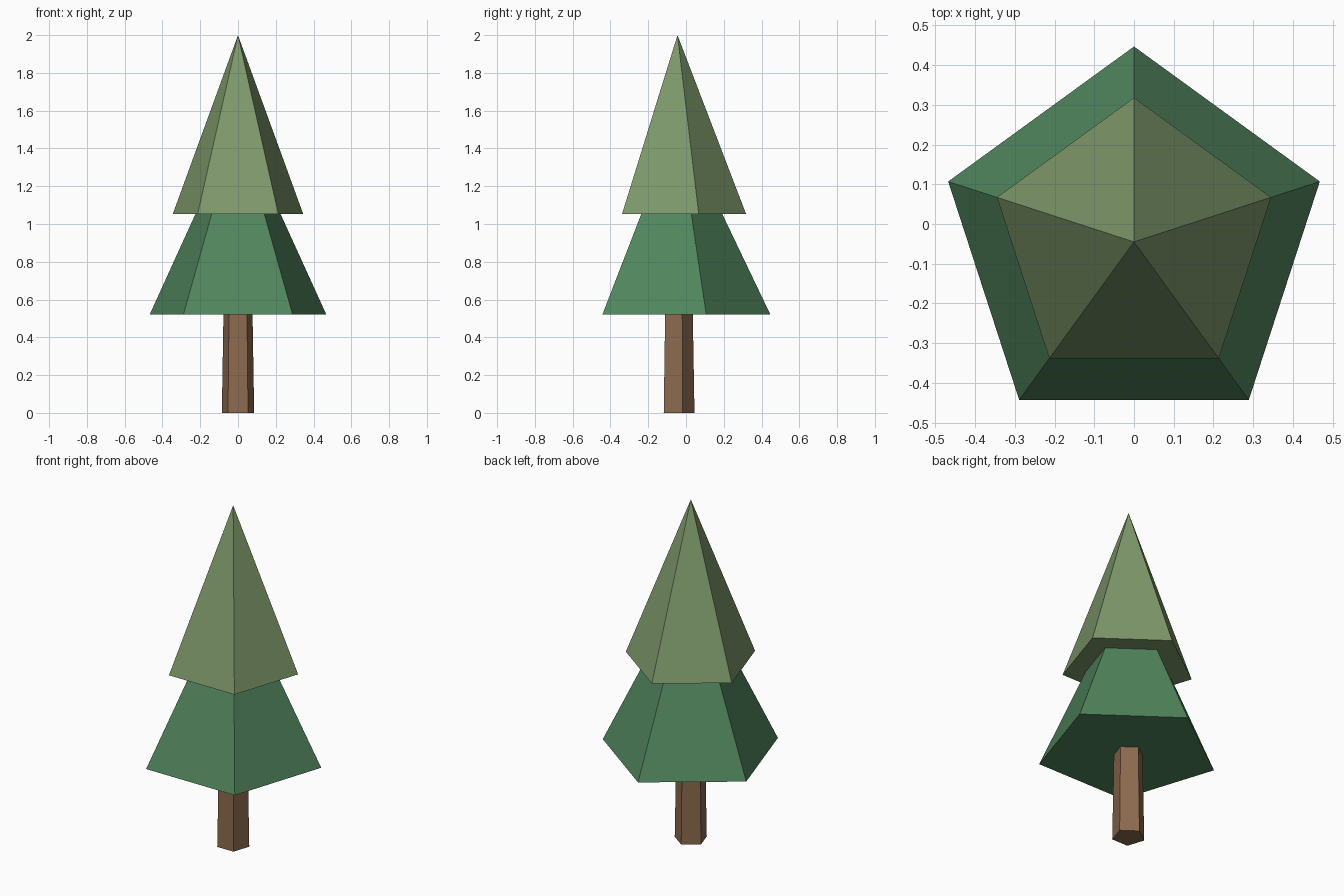
import bpy
import bmesh
import math

if "Cube" in bpy.data.objects:
    bpy.data.objects.remove(bpy.data.objects["Cube"])

CY = -0.045  # pentagon axis, so the bounding box is centred on y = 0


def material(name, rgb):
    m = bpy.data.materials.new(name)
    lin = [((c / 255 + 0.055) / 1.055) ** 2.4 for c in rgb]
    m.diffuse_color = (*lin, 1)
    m.use_nodes = True
    m.node_tree.nodes["Principled BSDF"].inputs["Base Color"].default_value = m.diffuse_color
    return m


def pentagon_solid(name, z0, r0, z1, r1, mat):
    """Closed five-sided cone or frustum with one corner pointing to +y."""
    bm = bmesh.new()

    def ring(z, r):
        angles = [math.pi / 2 + i * math.tau / 5 for i in range(5)]
        return [bm.verts.new((r * math.cos(a), CY + r * math.sin(a), z)) for a in angles]

    low = ring(z0, r0)
    bm.faces.new(low[::-1])
    if r1 > 0:
        high = ring(z1, r1)
        bm.faces.new(high)
        for i in range(5):
            j = (i + 1) % 5
            bm.faces.new((low[i], low[j], high[j], high[i]))
    else:
        tip = bm.verts.new((0, CY, z1))
        for i in range(5):
            bm.faces.new((low[i], low[(i + 1) % 5], tip))
    bmesh.ops.recalc_face_normals(bm, faces=bm.faces[:])
    mesh = bpy.data.meshes.new(name)
    bm.to_mesh(mesh)
    bm.free()
    mesh.materials.append(mat)
    obj = bpy.data.objects.new(name, mesh)
    bpy.context.collection.objects.link(obj)


# Trunk, slightly tapered
pentagon_solid("trunk", 0, 0.09, 0.52, 0.081, material("bark brown", (140, 106, 78)))
# Lower foliage tier, cut off where it meets the upper tier
pentagon_solid("lower_foliage", 0.52, 0.492, 1.053, 0.237, material("deep green", (81, 133, 93)))
# Upper foliage tier, pointed
pentagon_solid("upper_foliage", 1.053, 0.363, 2.0, 0, material("olive green", (126, 153, 107)))
